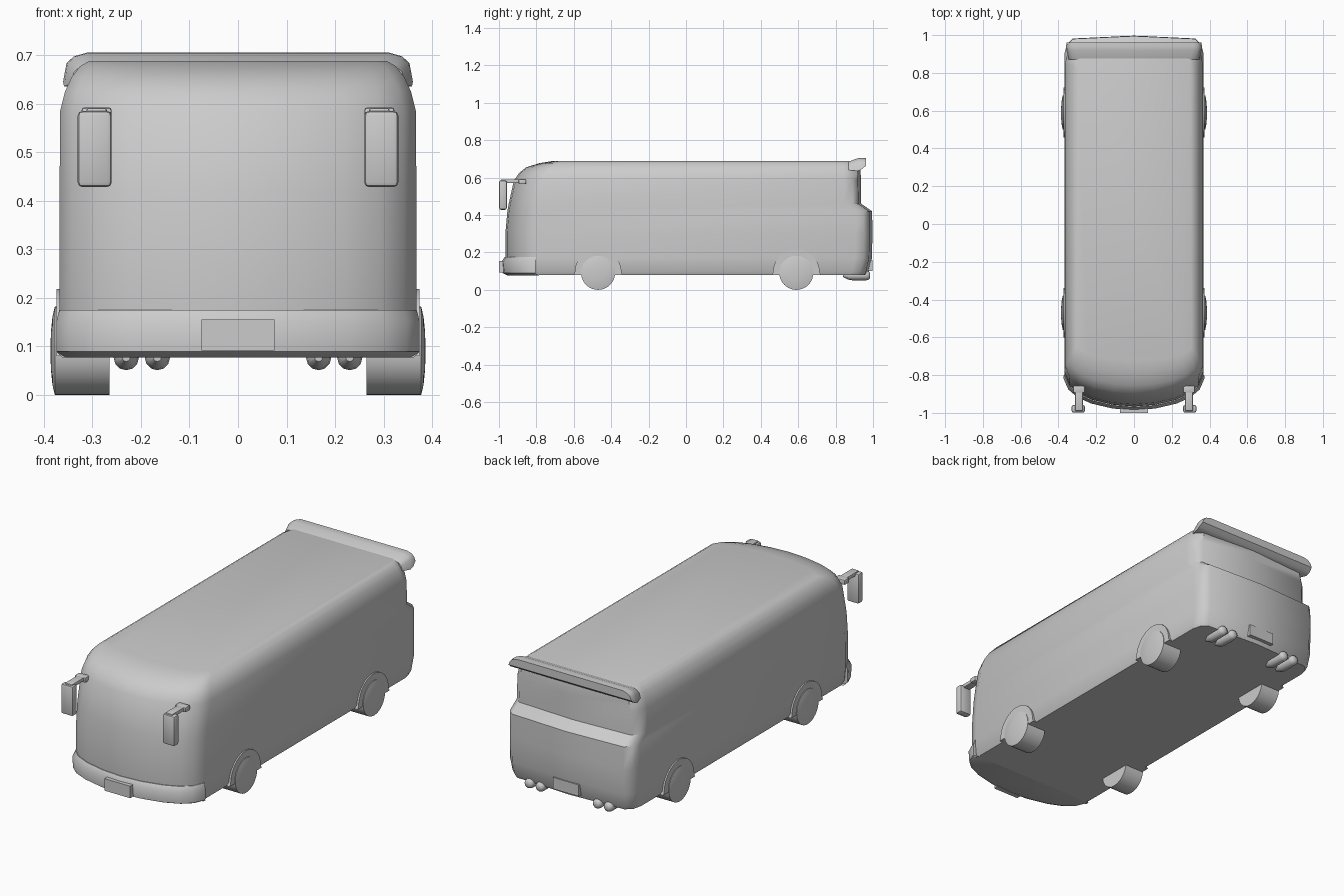
import bpy, bmesh, math
from mathutils import Vector

cube = bpy.data.objects.get("Cube")
if cube:
    bpy.data.objects.remove(cube, do_unlink=True)

grey = bpy.data.materials.new("light_grey")
GREY = (0.6, 0.6, 0.6, 1)
grey.diffuse_color = GREY
grey.use_nodes = True
grey.node_tree.nodes["Principled BSDF"].inputs["Base Color"].default_value = GREY


def finish(name, bm, angle=40):
    bmesh.ops.recalc_face_normals(bm, faces=bm.faces)
    mesh = bpy.data.meshes.new(name)
    bm.to_mesh(mesh)
    bm.free()
    mesh.materials.append(grey)
    mesh.shade_smooth()
    mesh.set_sharp_from_angle(angle=math.radians(angle))
    obj = bpy.data.objects.new(name, mesh)
    bpy.context.collection.objects.link(obj)
    return obj


def loft(name, rings, angle=40):
    """Skin a list of equal-length closed rings and cap both ends."""
    bm = bmesh.new()
    loops = [[bm.verts.new(p) for p in ring] for ring in rings]
    n = len(loops[0])
    for a, b in zip(loops, loops[1:]):
        for i in range(n):
            j = (i + 1) % n
            bm.faces.new((a[i], a[j], b[j], b[i]))
    bm.faces.new(loops[0])
    bm.faces.new(loops[-1])
    return finish(name, bm, angle)


def box(name, lo, hi, bevel=0):
    bm = bmesh.new()
    lo, hi = Vector(lo), Vector(hi)
    bmesh.ops.create_cube(bm, size=1)
    for v in bm.verts:
        v.co = (lo + hi) / 2 + v.co * (hi - lo)
    if bevel:
        bmesh.ops.bevel(bm, geom=bm.edges[:], offset=bevel, segments=2,
                        profile=0.5, affect='EDGES')
    return finish(name, bm)


def mirrored(half):
    """Close a half outline, given from x = 0 round to x = 0."""
    return half + [(-x, y) for x, y in reversed(half) if x > 1e-6]


# Bowed nose and rounded tail in plan: (share of half width, setback)
NOSE = [(0, 0), (0.3, 0.009), (0.6, 0.035), (0.8, 0.068), (0.93, 0.11), (1, 0.17)]
TAIL = [(1, 0.09), (0.97, 0.045), (0.88, 0.015), (0, 0)]

# Body levels: height, half width, nose y, tail y, nose bow
LEVELS = [
    (0.08, 0.355, -0.945, 0.970, 1), (0.10, 0.363, -0.960, 0.978, 1),
    (0.17, 0.367, -0.966, 0.994, 1), (0.30, 0.367, -0.966, 0.997, 1),
    (0.42, 0.367, -0.955, 0.995, 1), (0.46, 0.367, -0.948, 0.937, 1),
    (0.585, 0.366, -0.920, 0.935, 1), (0.625, 0.356, -0.892, 0.934, 0.9),
    (0.655, 0.342, -0.855, 0.930, 0.8), (0.677, 0.325, -0.785, 0.925, 0.6),
    (0.688, 0.305, -0.720, 0.910, 0.4)]
rings = []
for z, w, nose, tail, bow in LEVELS:
    half = [(f * w, nose + d * bow) for f, d in NOSE]
    half += [(f * w, tail - d) for f, d in TAIL]
    rings.append([(x, y, z) for x, y in mirrored(half)])
loft("body", rings)

# Front bumper wraps the nose
rings = []
for z, w, nose in [(0.077, 0.362, -0.955), (0.09, 0.374, -0.98),
                   (0.15, 0.374, -0.986), (0.175, 0.368, -0.97)]:
    half = [(f * w, nose + d) for f, d in NOSE] + [(w, -0.805), (0, -0.805)]
    rings.append([(x, y, z) for x, y in mirrored(half)])
loft("front_bumper", rings)

# Rear roof spoiler: y, top, bottom, half width
rings = []
for y, top, low, w in [(0.87, 0.686, 0.64, 0.345), (0.92, 0.704, 0.635, 0.358),
                       (0.94, 0.705, 0.645, 0.360), (0.962, 0.704, 0.663, 0.356)]:
    half = [(0, top), (w - 0.05, top), (w - 0.022, top - 0.008),
            (w - 0.007, top - 0.022), (w, low), (0, low)]
    rings.append([(x, y, z) for x, z in mirrored(half)])
loft("rear_spoiler", rings)

# Number plates, left blank
box("front_plate", (-0.075, -1.0, 0.092), (0.075, -0.95, 0.155))
box("rear_plate", (-0.075, 0.95, 0.10), (0.075, 0.996, 0.16))


def circle(x, y, z, r, n=40):
    return [(x, y + r * math.cos(2 * math.pi * i / n),
             z + r * math.sin(2 * math.pi * i / n)) for i in range(n)]


for side, s in (("left", 1), ("right", -1)):
    for end, y in (("front", -0.47), ("rear", 0.59)):
        # Wheel with a domed outer face
        loft(f"{side}_{end}_wheel",
             [circle(s * x, y, 0.091, r) for x, r in
              [(0.265, 0.091), (0.377, 0.091), (0.382, 0.07),
               (0.385, 0.04), (0.386, 0.01)]])
        # Wheel arch plate
        arc = [(y + 0.125 * math.cos(math.pi * i / 20),
                0.093 + 0.125 * math.sin(math.pi * i / 20)) for i in range(21)]
        arc = [(y + 0.132, 0.08)] + arc + [(y - 0.132, 0.08)]
        loft(f"{side}_{end}_arch",
             [[(s * x, py, pz) for py, pz in arc] for x in (0.34, 0.374)])

    # Mirror: head, arm and foot
    def side_box(name, x0, x1, y0, y1, z0, z1, bevel):
        a, b = sorted((s * x0, s * x1))
        box(f"{side}_{name}", (a, y0, z0), (b, y1, z1), bevel)
    side_box("mirror_head", 0.26, 0.33, -0.999, -0.958, 0.428, 0.585, 0.01)
    side_box("mirror_arm", 0.27, 0.312, -0.99, -0.86, 0.571, 0.591, 0.005)
    side_box("mirror_foot", 0.26, 0.322, -0.895, -0.855, 0.565, 0.592, 0.006)

    # Twin exhaust pipes
    for i, x in enumerate((0.166, 0.23)):
        loft(f"{side}_exhaust_{i + 1}",
             [circle(s * x, y, 0, 0.001, 12) and
              [(s * x + r * math.cos(math.pi * k / 6), y,
                0.077 + r * math.sin(math.pi * k / 6)) for k in range(12)]
              for y, r in [(0.84, 0.008), (0.87, 0.023), (0.89, 0.026),
                           (0.965, 0.026), (0.978, 0.022), (0.985, 0.012)]])
